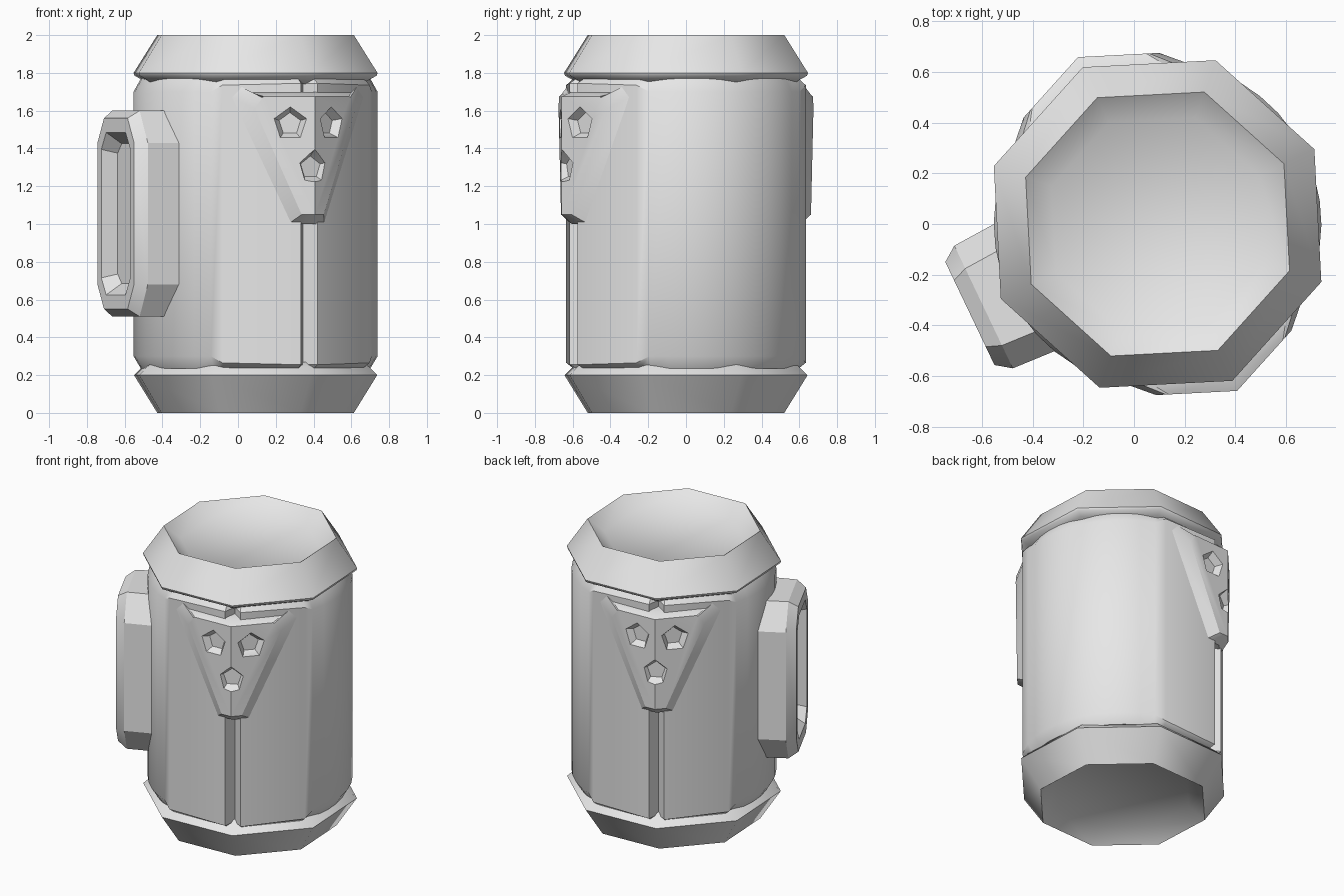
import bpy, bmesh
from math import radians, sin, cos, pi
from mathutils import Matrix, Vector

AXIS_X = 0.093            # axis of the drum
TURN = radians(25.5)      # first corner of the octagon

if "Cube" in bpy.data.objects:
    bpy.data.objects.remove(bpy.data.objects["Cube"], do_unlink=True)

grey = bpy.data.materials.new("plain grey")
grey.use_nodes = True
grey.diffuse_color = (0.8, 0.8, 0.8, 1)
grey.node_tree.nodes["Principled BSDF"].inputs["Base Color"].default_value = (0.8, 0.8, 0.8, 1)


def frame(degrees):
    """Local x points outward from the drum axis."""
    return Matrix.Translation((AXIS_X, 0, 0)) @ Matrix.Rotation(radians(degrees), 4, 'Z')


def finish(name, bm, matrix=Matrix()):
    bm.transform(matrix)
    bmesh.ops.remove_doubles(bm, verts=bm.verts, dist=0.0005)
    bmesh.ops.recalc_face_normals(bm, faces=bm.faces)
    mesh = bpy.data.meshes.new(name)
    bm.to_mesh(mesh)
    bm.free()
    mesh.materials.append(grey)
    obj = bpy.data.objects.new(name, mesh)
    bpy.context.collection.objects.link(obj)
    return obj


def activate(obj):
    bpy.ops.object.select_all(action='DESELECT')
    obj.select_set(True)
    bpy.context.view_layer.objects.active = obj


def smooth(obj, angle):
    activate(obj)
    bpy.ops.object.shade_smooth_by_angle(angle=radians(angle))


def loft(bm, rings):
    """Join closed rings of points and cap both ends."""
    rows = [[bm.verts.new(p) for p in ring] for ring in rings]
    n = len(rows[0])
    for a, b in zip(rows, rows[1:]):
        for i in range(n):
            j = (i + 1) % n
            bm.faces.new((a[i], a[j], b[j], b[i]))
    bm.faces.new(rows[0])
    bm.faces.new(rows[-1])


def carve(obj, cutter):
    mod = obj.modifiers.new("carve", 'BOOLEAN')
    mod.operation = 'DIFFERENCE'
    mod.solver = 'EXACT'
    mod.object = cutter
    activate(obj)
    bpy.ops.object.modifier_apply(modifier=mod.name)
    bpy.data.objects.remove(cutter, do_unlink=True)


# Octagonal end caps with a dished middle
def end_cap(name, profile):
    bm = bmesh.new()
    loft(bm, [[(r * cos(TURN + k * pi / 4), r * sin(TURN + k * pi / 4), z)
               for k in range(8)] for r, z in profile])
    smooth(finish(name, bm, frame(0)), 47)


end_cap("top_cap", [(0.6, 1.74), (0.635, 1.762), (0.68, 1.785),
                    (0.685, 1.80), (0.552, 2.0), (0.445, 1.92)])
end_cap("bottom_cap", [(0.6, 0.27), (0.635, 0.245), (0.683, 0.2), (0.552, 0), (0.445, 0.08)])


# Drum: two rounded sides, two folded sides with a V groove along the fold
section = []              # angle, radius, chamfer height
for side in (0, 180):
    start = side - 64.5
    section += [(start - 4.2, 0.662, 0.01), (start, 0.585, 0.01), (start + 4.2, 0.662, 0.01),
                (start + 41, 0.658, 0.02)]
    section += [(start + 47 + k * 8.6, 0.646, 0.055) for k in range(11)]
    section += [(start + 139, 0.658, 0.02)]


def drum_ring(scale, z_of):
    return [(scale * r * cos(radians(a)), scale * r * sin(radians(a)), z_of(c))
            for a, r, c in section]


bm = bmesh.new()
loft(bm, [drum_ring(0.94, lambda c: 0.235), drum_ring(1, lambda c: 0.245 + c),
          drum_ring(1, lambda c: 1.755 - c), drum_ring(0.94, lambda c: 1.77)])
smooth(finish("drum", bm, frame(0)), 35)


# Folded wedge badges over the two groove tops
def folded(u, z, corner):
    return (corner - abs(u) * sin(pi / 8), u * cos(pi / 8), z)


def pentagon_cutter(place):
    bm = bmesh.new()
    loft(bm, [[(x, r * sin(k * 2 * pi / 5), r * cos(k * 2 * pi / 5)) for k in range(5)]
              for x, r in ((-0.045, 0.06), (0.0, 0.09), (0.06, 0.115))])
    return finish("cutter", bm, place)


def badge(name, degrees):
    base = [(0, 1.70), (0.33, 1.70), (0.38, 1.735), (0.43, 1.68), (0.115, 1.0), (0, 1.0)]
    face = [(0, 1.675), (0.27, 1.675), (0.28, 1.67), (0.32, 1.61), (0.07, 1.05), (0, 1.05)]
    bm = bmesh.new()
    for s in (1, -1):
        rows = [[bm.verts.new(folded(s * u, z, c)) for u, z in pts]
                for pts, c in ((base, 0.56), (base, 0.668), (face, 0.729))]
        for a, b in zip(rows, rows[1:]):
            for i in range(len(a) - 1):
                bm.faces.new((a[i], a[i + 1], b[i + 1], b[i]))
        bm.faces.new(rows[0])
        bm.faces.new(rows[-1])
    obj = finish(name, bm, frame(degrees))
    # three pentagonal pits
    for u, z, tilt in ((-0.13, 1.53, -22.5), (0.13, 1.53, 22.5), (0, 1.30, 0)):
        spot = Matrix.Translation(folded(u, z, 0.729 if u else 0.718))
        carve(obj, pentagon_cutter(frame(degrees) @ spot @ Matrix.Rotation(radians(tilt), 4, 'Z')))
    smooth(obj, 30)


badge("front_badge", -64.5)
badge("back_badge", 115.5)


# Side handle block with cut corners and a sunken window
def cut_rect(x, half_w, half_h, cut_w, cut_h):
    corners = [(1, 1), (-1, 1), (-1, -1), (1, -1)]
    pts = []
    for i, (sy, sz) in enumerate(corners):
        pair = [(x, sy * half_w, sz * (half_h - cut_h)), (x, sy * (half_w - cut_w), sz * half_h)]
        pts += pair if i % 2 == 0 else pair[::-1]
    return pts


bm = bmesh.new()
loft(bm, [cut_rect(0.45, 0.285, 0.545, 0.10, 0.17),
          cut_rect(0.76, 0.268, 0.545, 0.10, 0.17),
          cut_rect(0.82, 0.225, 0.505, 0.08, 0.13),
          cut_rect(0.82, 0.178, 0.43, 0.06, 0.09),
          cut_rect(0.73, 0.165, 0.37, 0.05, 0.05)])
smooth(finish("handle", bm, frame(205.5) @ Matrix.Translation((0, 0, 1.055))), 30)
